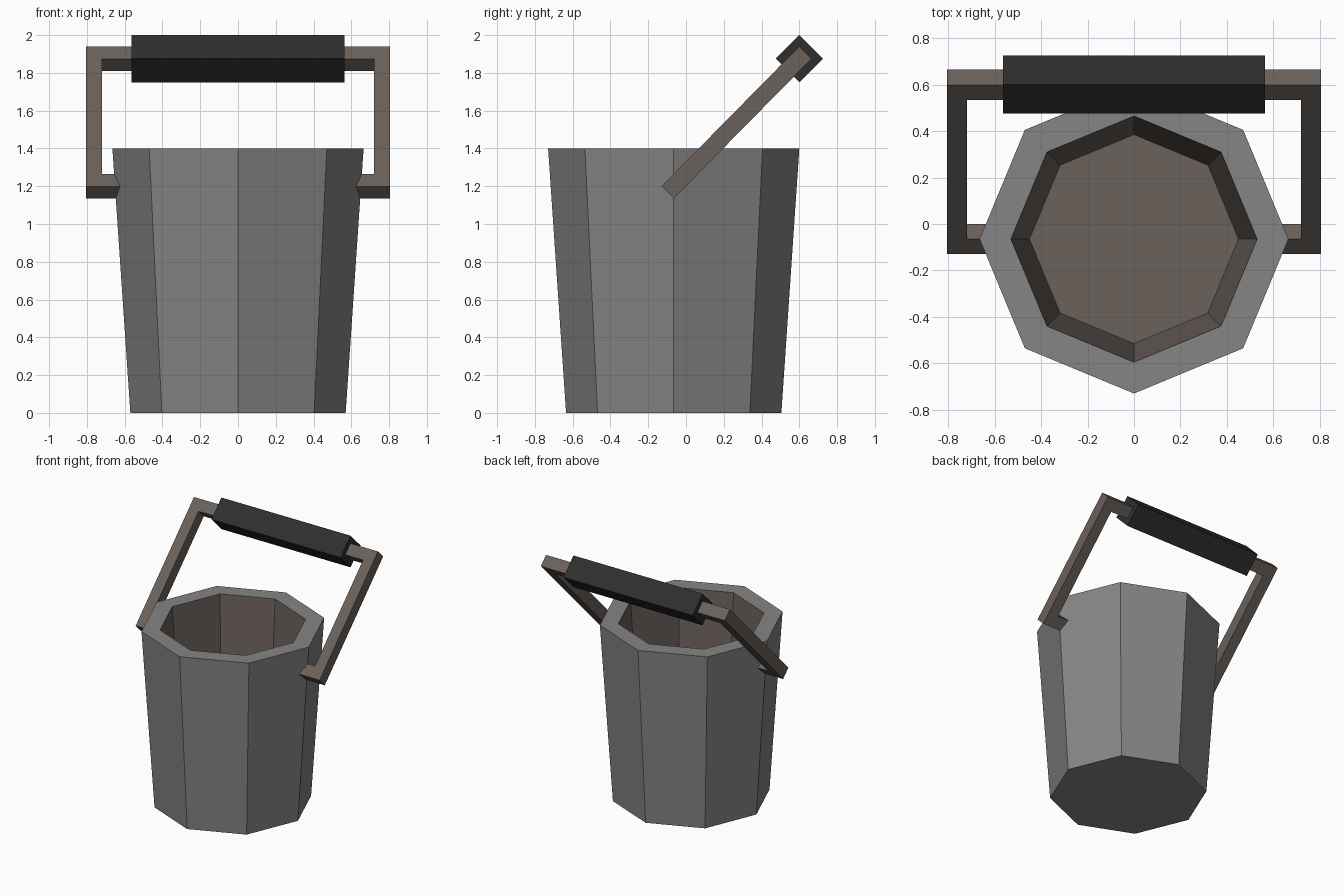
import bpy, bmesh, math
from mathutils import Vector

if "Cube" in bpy.data.objects:
    bpy.data.objects.remove(bpy.data.objects["Cube"])

BUCKET_Y = -0.065
GRIP_Y, GRIP_Z = 0.60, 1.875
PIVOT_Z = 1.20


def material(name, rgb):
    m = bpy.data.materials.new(name)
    m.diffuse_color = (*rgb, 1)
    m.use_nodes = True
    m.node_tree.nodes["Principled BSDF"].inputs["Base Color"].default_value = m.diffuse_color
    return m


grey = material("bucket grey", (0.235, 0.235, 0.235))
brown = material("brown metal", (0.145, 0.12, 0.105))
black = material("grip black", (0.028, 0.028, 0.028))


def finish(name, bm, mats):
    bmesh.ops.recalc_face_normals(bm, faces=bm.faces)
    me = bpy.data.meshes.new(name)
    bm.to_mesh(me)
    bm.free()
    for m in mats:
        me.materials.append(m)
    ob = bpy.data.objects.new(name, me)
    bpy.context.collection.objects.link(ob)
    return ob


def loft(bm, rings, cap=True):
    """Skin a list of equal-length vertex rings; returns the side faces per band."""
    rings = [[bm.verts.new(p) for p in r] for r in rings]
    bands = []
    for a, b in zip(rings, rings[1:]):
        n = len(a)
        bands.append([bm.faces.new((a[i], a[(i + 1) % n], b[(i + 1) % n], b[i]))
                      for i in range(n)])
    caps = [bm.faces.new(rings[0]), bm.faces.new(rings[-1])] if cap else []
    return bands, caps


# Bucket: eight-sided tapered shell with a thick rim and a lined inside
def octagon(r, z):
    return [(r * math.cos(i * math.pi / 4), BUCKET_Y + r * math.sin(i * math.pi / 4), z)
            for i in range(8)]


bm = bmesh.new()
bands, caps = loft(bm, [octagon(0.57, 0), octagon(0.665, 1.4),
                        octagon(0.53, 1.4), octagon(0.45, 0.2)])
for f in bands[2] + [caps[1]]:
    f.material_index = 1
finish("bucket", bm, [grey, brown])

# Handle: square bar bent into a bracket, leaning back at 45 degrees
lean = Vector((0, GRIP_Y - BUCKET_Y, GRIP_Z - PIVOT_Z)).normalized()
across = Vector((1, 0, 0)).cross(lean)
H = 0.046                      # half thickness of the bar
ARM = 0.7625                   # arm centre line
WIDE = 0.0425                  # half width of the arm along x
low = Vector((0, BUCKET_Y, PIVOT_Z))
top = Vector((0, GRIP_Y, GRIP_Z))


def bar_ring(p, miter):
    return [p + miter * s + across * (H * t)
            for s, t in ((-1, -1), (1, -1), (1, 1), (-1, 1))]


X = Vector((1, 0, 0))
inner = -lean * H              # offset pointing to the bracket's inside at the top
bm = bmesh.new()
loft(bm, [
    bar_ring(low - X * 0.58, lean * H),
    bar_ring(low - X * ARM, lean * H + X * WIDE),
    bar_ring(top - X * ARM, inner + X * WIDE),
    bar_ring(top + X * ARM, inner - X * WIDE),
    bar_ring(low + X * ARM, lean * H - X * WIDE),
    bar_ring(low + X * 0.58, lean * H),
])
finish("handle", bm, [brown])

# Grip: square block turned on edge around the top bar
R = 0.125
bm = bmesh.new()
loft(bm, [[(x, GRIP_Y + R * math.cos(i * math.pi / 2), GRIP_Z + R * math.sin(i * math.pi / 2))
           for i in range(4)] for x in (-0.565, 0.565)])
finish("grip", bm, [black])
